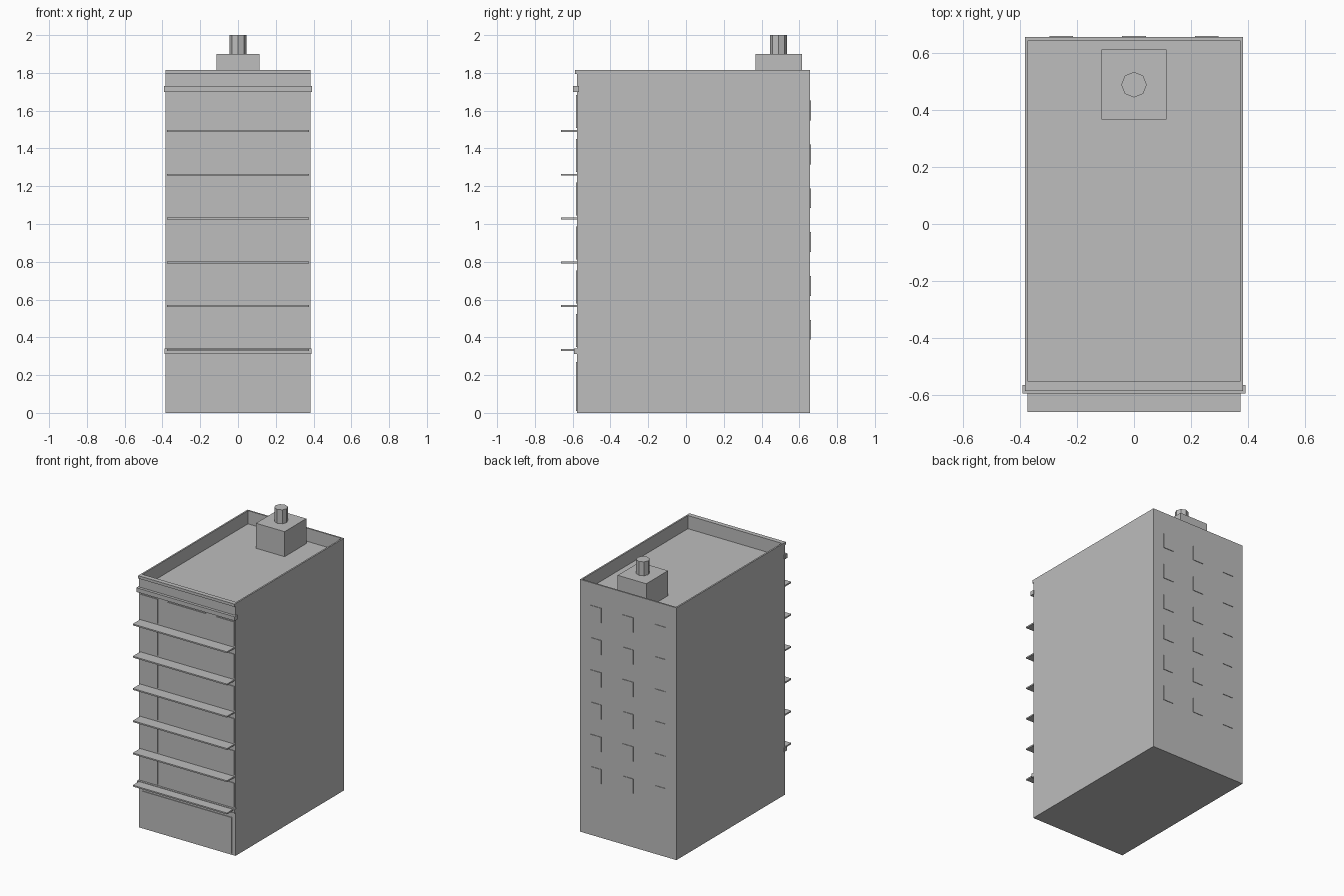
import bpy
import bmesh
from mathutils import Vector

if "Cube" in bpy.data.objects:
    bpy.data.objects.remove(bpy.data.objects["Cube"], do_unlink=True)

# One plain grey for the whole building
grey = bpy.data.materials.new("plain_grey")
grey.use_nodes = True
colour = (0.51, 0.51, 0.51, 1)
grey.diffuse_color = colour
grey.node_tree.nodes["Principled BSDF"].inputs["Base Color"].default_value = colour


def finish(bm, name):
    mesh = bpy.data.meshes.new(name)
    bm.to_mesh(mesh)
    bm.free()
    mesh.materials.append(grey)
    obj = bpy.data.objects.new(name, mesh)
    bpy.context.collection.objects.link(obj)
    return obj


def box_bm(x, y, z):
    """Box from (min, max) pairs."""
    bm = bmesh.new()
    bmesh.ops.create_cube(bm, size=1)
    for v in bm.verts:
        v.co = Vector([lo + (c + 0.5) * (hi - lo) for c, (lo, hi) in zip(v.co, (x, y, z))])
    return bm


def box(name, x, y, z):
    return finish(box_bm(x, y, z), name)


HALF = 0.384
FRONT, BACK = -0.577, 0.657
ROOF, TOP = 1.72, 1.815
FLOORS = 6
STEP = 0.232

# Main block with a sunken roof behind a thin parapet
bm = box_bm((-HALF, HALF), (FRONT, BACK), (0, TOP))
bm.faces.ensure_lookup_table()
top = max(bm.faces, key=lambda f: f.calc_center_median().z)
bmesh.ops.inset_region(bm, faces=[top], thickness=0.016)
for v in top.verts:
    if v.co.y < 0:
        v.co.y = -0.554
roof = bmesh.ops.extrude_discrete_faces(bm, faces=[top])["faces"][0]
for v in roof.verts:
    v.co.z = ROOF
finish(bm, "main_block")

# Front mouldings
box("top_cornice", (-HALF, HALF), (-0.587, FRONT), (1.795, TOP))
box("upper_band", (-0.392, 0.392), (-0.597, FRONT + 0.01), (1.70, 1.73))
box("lower_band", (-0.388, 0.388), (-0.592, FRONT + 0.01), (0.312, 0.341))

# Shopfront panel at street level
box("ground_panel", (-0.355, 0.355), (-0.582, FRONT), (0.01, 0.27))

# Ledges, front panels and rear windows on every floor
for i in range(FLOORS):
    z = 0.333 + i * STEP
    box(f"floor_ledge_{i + 1}", (-0.375, 0.375), (-0.661, FRONT), (z - 0.005, z + 0.005))
    for side, x in (("right", (-0.375, -0.234)), ("middle", (-0.155, 0.155)), ("left", (0.234, 0.375))):
        box(f"front_panel_{side}_{i + 1}", x, (-0.582, FRONT), (z + 0.015, z + 0.19))
    for side, x in (("right", -0.256), ("middle", 0), ("left", 0.256)):
        box(f"rear_window_{side}_{i + 1}", (x - 0.042, x + 0.042), (BACK, 0.661), (z + 0.055, z + 0.16))

# Roof hut and its octagonal chimney
box("roof_hut", (-0.114, 0.114), (0.367, 0.614), (ROOF, 1.90))
bm = bmesh.new()
bmesh.ops.create_cone(bm, cap_ends=True, segments=8, radius1=0.045, radius2=0.045, depth=0.1)
bmesh.ops.translate(bm, verts=bm.verts, vec=(0, 0.49, 1.95))
finish(bm, "chimney")
